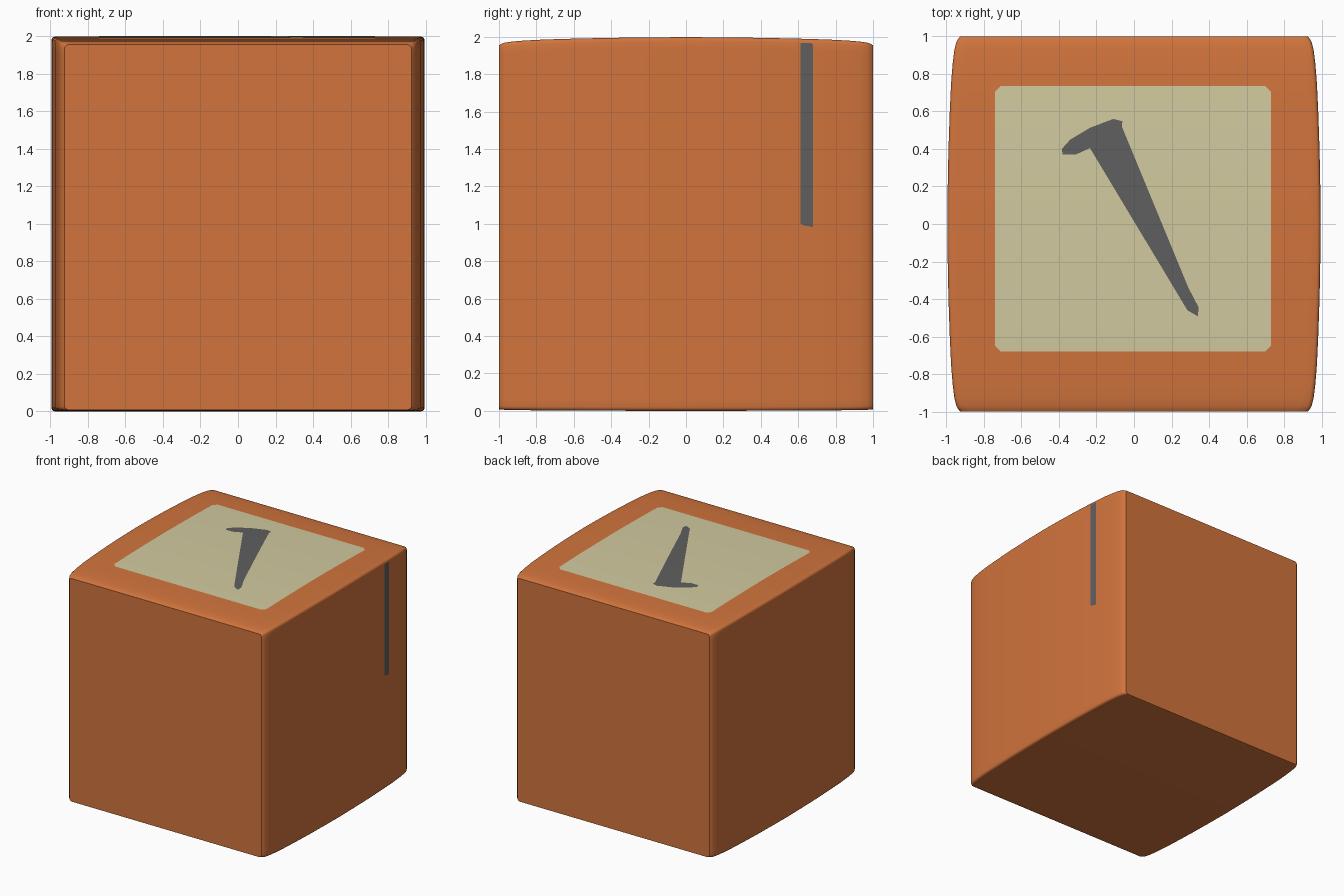
import bpy, bmesh, math
from mathutils import Vector

if "Cube" in bpy.data.objects:
    bpy.data.objects.remove(bpy.data.objects["Cube"])


def material(name, rgb):
    m = bpy.data.materials.new(name)
    m.diffuse_color = (*rgb, 1)
    m.use_nodes = True
    m.node_tree.nodes["Principled BSDF"].inputs["Base Color"].default_value = m.diffuse_color
    return m


ORANGE = material("orange", (0.64, 0.175, 0.046))
CREAM = material("cream", (0.64, 0.59, 0.35))
GREY = material("dark grey", (0.115, 0.115, 0.115))

# bulge: distance from the middle in y -> drop of the side surface
BULGE = [(0, 0), (0.2, 0.002), (0.4, 0.006), (0.6, 0.013), (0.75, 0.020),
         (0.86, 0.029), (0.93, 0.038), (0.97, 0.048), (0.985, 0.056), (1.0, 0.070)]
STATIONS = [-y for y, _ in BULGE[:0:-1]] + [y for y, _ in BULGE]


def drop(y):
    y = min(abs(y), 1)
    for (a, da), (b, db) in zip(BULGE, BULGE[1:]):
        if y <= b:
            return da + (db - da) * (y - a) / (b - a)
    return BULGE[-1][1]


def side_x(y):
    return 0.995 - drop(y)


def top_z(y):
    return 1.998 - 0.62 * drop(y)


def add_object(name, bm, mat):
    me = bpy.data.meshes.new(name)
    bm.to_mesh(me)
    bm.free()
    me.materials.append(mat)
    ob = bpy.data.objects.new(name, me)
    bpy.context.collection.objects.link(ob)
    bpy.ops.object.select_all(action='DESELECT')
    bpy.context.view_layer.objects.active = ob
    ob.select_set(True)
    bpy.ops.object.shade_smooth_by_angle(angle=math.radians(40))
    return ob


# body: rounded rectangles lofted along y
def ring(bm, y, r=0.02):
    w, t, b = side_x(y), top_z(y), 0.12 * drop(y)
    pts = []
    for sx, cz, sz, start in ((1, t, 1, 0), (-1, t, 1, 90), (-1, b, -1, 180), (1, b, -1, 270)):
        c = Vector((sx * (w - r), cz - sz * r))
        arc = [c + r * Vector((math.cos(math.radians(start + a)), math.sin(math.radians(start + a))))
               for a in (0, 30, 60, 90)]
        # support points keep the flat faces evenly shaded
        back = 0.04
        d0 = Vector((math.cos(math.radians(start - 90)), math.sin(math.radians(start - 90))))
        d1 = Vector((math.cos(math.radians(start + 180)), math.sin(math.radians(start + 180))))
        pts += [arc[0] + d0 * back] + arc + [arc[-1] + d1 * back]
    return [bm.verts.new((p.x, y, p.y)) for p in pts]


bm = bmesh.new()
rings = [ring(bm, y) for y in STATIONS]
n = len(rings[0])
for a, b in zip(rings, rings[1:]):
    for i in range(n):
        j = (i + 1) % n
        bm.faces.new((a[i], a[j], b[j], b[i]))
bm.faces.new(rings[0])
bm.faces.new(rings[-1])
bmesh.ops.recalc_face_normals(bm, faces=bm.faces)
add_object("body", bm, ORANGE)


# thin painted plates that follow the bulge
def plate(name, outline, mat, lift, on_side=False):
    bm = bmesh.new()
    if on_side:
        vs = [bm.verts.new((0, y, z)) for y, z in outline]
        out = Vector((1, 0, 0))
    else:
        vs = [bm.verts.new((x, y, 0)) for x, y in outline]
        out = Vector((0, 0, 1))
    bmesh.ops.triangulate(bm, faces=[bm.faces.new(vs)])
    for y in STATIONS:
        bmesh.ops.bisect_plane(bm, geom=bm.verts[:] + bm.edges[:] + bm.faces[:],
                               plane_co=(0, y, 0), plane_no=(0, 1, 0))
    for v in bm.verts:
        if on_side:
            v.co.x = side_x(v.co.y) + lift
        else:
            v.co.z = top_z(v.co.y) + lift
    bm.normal_update()
    for f in bm.faces:
        if f.normal.dot(out) < 0:
            f.normal_flip()
    add_object(name, bm, mat)


# cream panel with clipped corners
x0, x1, y0, y1, c = -0.74, 0.73, -0.68, 0.735, 0.03
plate("top_panel", [(x0 + c, y0), (x1 - c, y0), (x1, y0 + c), (x1, y1 - c),
                    (x1 - c, y1), (x0 + c, y1), (x0, y1 - c), (x0, y0 + c)], CREAM, 0.002)

# nail shape: head, shaft and pointed tip
nail = [(-0.385, 0.40), (-0.38, 0.37), (-0.31, 0.37), (-0.235, 0.405), (-0.19, 0.33),
        (0.285, -0.46), (0.34, -0.492), (0.345, -0.445), (0.29, -0.34),
        (-0.16, 0.39), (-0.165, 0.425), (-0.145, 0.46), (-0.065, 0.52),
        (-0.062, 0.548), (-0.11, 0.56), (-0.235, 0.513), (-0.34, 0.45)]
plate("nail_mark", nail, GREY, 0.004)

# vertical stripe on the right side
plate("side_stripe", [(0.613, 1.0), (0.63, 0.992), (0.68, 0.982), (0.68, 1.958),
                      (0.67, 1.966), (0.613, 1.968)], GREY, 0.002, on_side=True)
